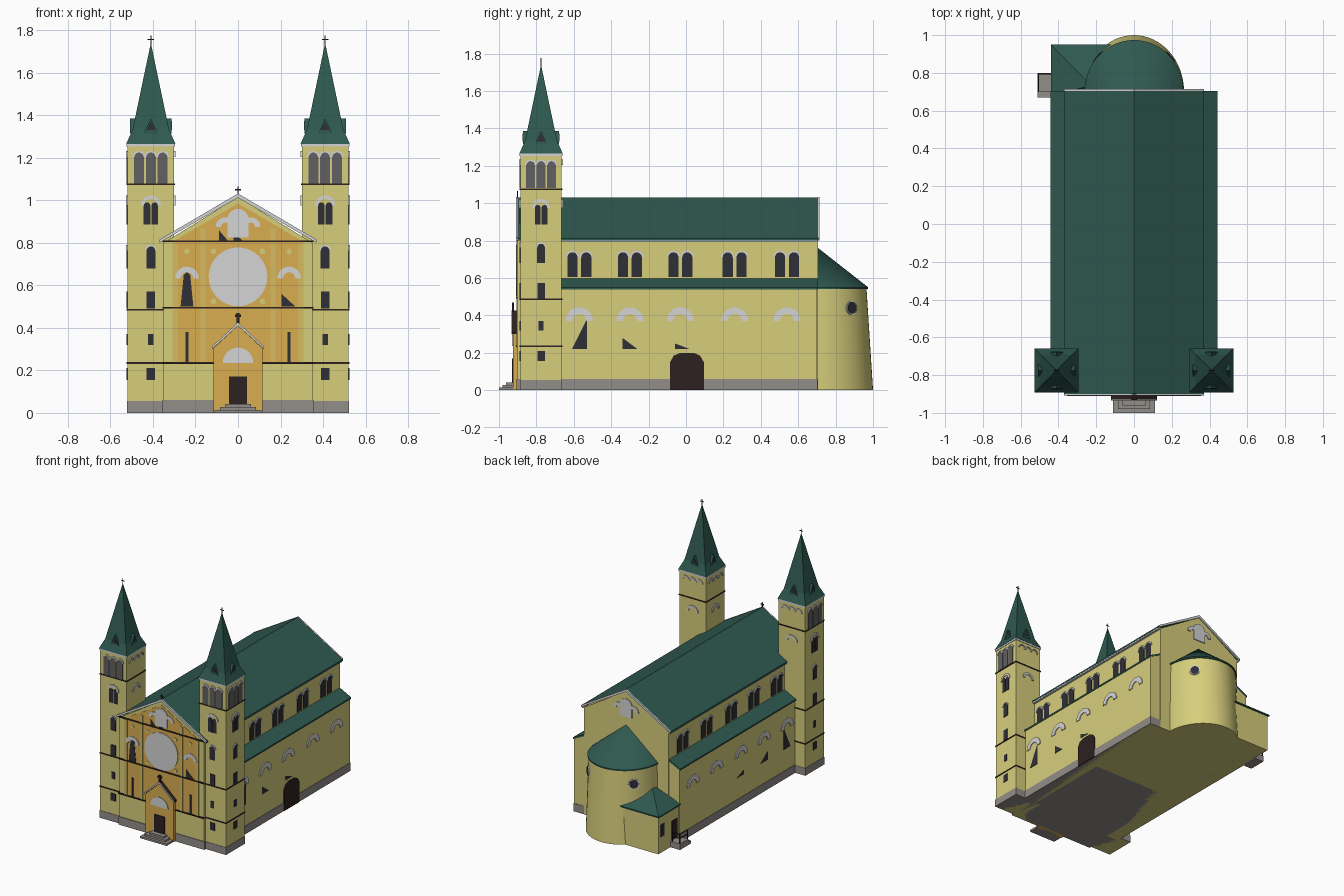
import bpy, bmesh, math
from mathutils import Vector, Matrix

if "Cube" in bpy.data.objects:
    bpy.data.objects.remove(bpy.data.objects["Cube"])

def material(name, r, g, b):
    m = bpy.data.materials.new(name)
    m.diffuse_color = (r, g, b, 1)
    m.use_nodes = True
    m.node_tree.nodes["Principled BSDF"].inputs["Base Color"].default_value = m.diffuse_color
    return m

YELLOW = material("yellow plaster", .68, .62, .20)
ORANGE = material("orange plaster", .70, .42, .08)
TAN = material("tan pilaster", .66, .50, .12)
GREEN = material("green roof", .028, .100, .078)
PALE = material("pale stone", .66, .66, .66)
STONE = material("grey plinth", .29, .27, .25)
GLASS = material("dark glass", .028, .028, .038)
BROWN = material("dark brown", .026, .015, .014)
LOUVRE = material("belfry grey", .12, .12, .125)

def finish(name, bm, mat, smooth=False):
    bmesh.ops.recalc_face_normals(bm, faces=bm.faces)
    me = bpy.data.meshes.new(name)
    bm.to_mesh(me)
    bm.free()
    me.materials.append(mat)
    ob = bpy.data.objects.new(name, me)
    bpy.context.collection.objects.link(ob)
    if smooth:
        bpy.context.view_layer.objects.active = ob
        ob.select_set(True)
        bpy.ops.object.shade_smooth_by_angle(angle=math.radians(35))
        ob.select_set(False)
    return ob

def extrude(name, shapes, axis, a, b, mat, du=0):
    """Extrude 2D outlines (u, v) along an axis from a to b."""
    put = {'x': lambda u, v, t: (t, u, v), 'y': lambda u, v, t: (u, t, v),
           'z': lambda u, v, t: (u, v, t)}[axis]
    bm = bmesh.new()
    for pts in shapes:
        lo = [bm.verts.new(put(u + du, v, a)) for u, v in pts]
        hi = [bm.verts.new(put(u + du, v, b)) for u, v in pts]
        bm.faces.new(lo)
        bm.faces.new(hi)
        for i in range(len(pts)):
            j = (i + 1) % len(pts)
            bm.faces.new((lo[i], lo[j], hi[j], hi[i]))
    return finish(name, bm, mat)

def rect(u0, u1, v0, v1):
    return [(u0, v0), (u1, v0), (u1, v1), (u0, v1)]

def arc(u, v, r, n=10, full=False):
    k = 2 if full else 1
    return [(u + r * math.cos(k * math.pi * i / n), v + r * math.sin(k * math.pi * i / n))
            for i in range(n if full else n + 1)]

def arch(u, w, v0, v1):
    return [(u - w / 2, v0), (u + w / 2, v0)] + arc(u, v1 - w / 2, w / 2)

def ring(u, v, R, r):
    return arc(u, v, R) + arc(u, v, r)[::-1]

def box(name, x0, x1, y0, y1, z0, z1, mat):
    return extrude(name, [rect(x0, x1, y0, y1)], 'z', z0, z1, mat)

def loft(name, loops, apex, mat, smooth=False):
    """Skin horizontal loops of 3D points, closed by an apex or a cap."""
    bm = bmesh.new()
    L = [[bm.verts.new(p) for p in lp] for lp in loops]
    n = len(L[0])
    bm.faces.new(L[0])
    for a, b in zip(L, L[1:]):
        for i in range(n):
            bm.faces.new((a[i], a[(i + 1) % n], b[(i + 1) % n], b[i]))
    if apex:
        t = bm.verts.new(apex)
        for i in range(n):
            bm.faces.new((L[-1][i], L[-1][(i + 1) % n], t))
    else:
        bm.faces.new(L[-1])
    return finish(name, bm, mat, smooth)

def cross(name, x, y, z, h, w):
    extrude(name, [rect(x - w, x + w, z, z + h),
                   rect(x - h * .3, x + h * .3, z + h * .6, z + h * .6 + 2 * w)], 'y', y - w, y + w, BROWN)

# nave body, roof, cornices
extrude("nave", [[(-.35, 0), (.35, 0), (.35, .80), (0, 1.015), (-.35, .80)]], 'y', -.9, .705, YELLOW)
extrude("nave_roof", [[(0, 1.03), (.37, .812), (.37, .80), (0, 1.015), (-.37, .80), (-.37, .812)]],
        'y', -.9, .712, GREEN)
rake = [[(0, 1.032), (.37, .815), (.37, .80), (0, 1.012), (-.37, .80), (-.37, .815)]]
extrude("front_rake_trim", rake, 'y', -.908, -.9, PALE)
extrude("back_rake_trim", rake, 'y', .705, .714, PALE)
box("nave_plinth", -.355, .355, -.905, .0, 0, .06, STONE)

# aisles and side windows
bays = (-.57, -.30, -.03, .26, .54)
for s in (-1, 1):
    side = "right" if s > 0 else "left"
    extrude(side + "_aisle", [[(s * .34, 0), (s * .435, 0), (s * .435, .545), (s * .34, .59)]],
            'y', -.7, .70, YELLOW)
    extrude(side + "_aisle_roof", [[(s * .34, .588), (s * .443, .538), (s * .443, .55), (s * .34, .602)]],
            'y', -.68, .703, GREEN)
    box(side + "_aisle_plinth", s * .34, s * .439, -.7, .703, 0, .06, STONE)
    box(side + "_eave_trim", s * .35, s * .366, -.88, .705, .793, .806, PALE)
    pairs = [y + d for y in bays for d in (-.037, .037)]
    extrude(side + "_clerestory_hoods", [ring(y, .71, .036, .027) for y in pairs],
            'x', s * .349, s * .357, PALE)
    extrude(side + "_clerestory_glass", [arch(y, .055, .605, .738) for y in pairs],
            'x', s * .349, s * .354, GLASS)
    extrude(side + "_aisle_hoods", [ring(y, .37, .073, .038) for y in bays],
            'x', s * .434, s * .441, PALE)
    extrude(side + "_aisle_glass", [[(-.61, .22), (-.53, .22), (-.53, .38)],
            [(-.34, .22), (-.26, .22), (-.34, .28)], [(-.06, .22), (.02, .22), (-.06, .25)]],
            'x', s * .434, s * .438, GLASS)
door = [(-.085, 0), (.095, 0), (.095, .15), (.075, .185), (.04, .2), (-.03, .2), (-.065, .185), (-.085, .15)]
extrude("side_door", [door], 'x', .434, .442, BROWN)

# facade decoration
F = -.9
extrude("facade_panel", [rect(-.305, .305, .235, .81), [(-.30, .81), (.30, .81), (0, .985)]],
        'y', F - .003, F + .01, ORANGE)
extrude("pilasters", [rect(s * u - .012, s * u + .012, .235, .80) for u in (.165, .295) for s in (-1, 1)]
        + [rect(s * .165 - .012, s * .165 + .012, .81, .87) for s in (-1, 1)], 'y', F - .006, F, TAN)
extrude("facade_roundels", [arc(s * u, z, .013, 12, True) for s in (-1, 1)
        for u, z in ((.115, .76), (.115, .525), (.24, .76))], 'y', F - .006, F, YELLOW)
extrude("rose_window", [arc(0, .64, .138, 40, True)], 'y', F - .008, F, PALE)
extrude("facade_hoods", [ring(s * .24, .632, .056, .03) for s in (-1, 1)], 'y', F - .008, F, PALE)
extrude("facade_glass", [rect(-.247, -.232, .235, .38), rect(.232, .247, .235, .38),
        [(-.27, .5), (-.21, .5), (-.225, .65), (-.24, .662), (-.255, .65)],
        [(.205, .5), (.27, .5), (.205, .56)], [(-.09, .812), (-.05, .812), (-.09, .86)],
        [(-.02, .812), (.02, .812), (-.02, .845)]], 'y', F - .0055, F, GLASS)
gable = [arch(0, .10, .825, .96), ring(-.06, .875, .045, .02), ring(.06, .875, .045, .02)]
extrude("front_gable_arches", gable, 'y', F - .008, F, PALE)
extrude("back_gable_arches", gable, 'y', .704, .712, PALE)
extrude("facade_bands", [rect(-.355, .355, z - .004, z + .004) for z in (.235, .495, .808)],
        'y', F - .01, F, BROWN)
cross("front_gable_cross", 0, F, 1.02, .045, .003)

# porch with gabled roof, door and steps
extrude("porch", [[(-.115, 0), (.115, 0), (.115, .305), (0, .41), (-.115, .305)]], 'y', -.925, -.89, ORANGE)
chev = [[(0, .425), (.123, .312), (.123, .30), (0, .41), (-.123, .30), (-.123, .312)]]
extrude("porch_roof", chev, 'y', -.93, -.895, BROWN)
extrude("porch_rake_trim", chev, 'y', -.934, -.93, PALE)
extrude("porch_door", [rect(-.043, .043, .035, .17)], 'y', -.93, -.92, BROWN)
extrude("porch_tympanum", [arc(0, .235, .072, 16)], 'y', -.931, -.92, PALE)
cross("porch_cross", 0, -.925, .42, .05, .006)
for i, (w, y) in enumerate(((.11, -1.0), (.085, -.98), (.06, -.962))):
    box(f"front_step_{i+1}", -w, w, y, -.91, 0, .014 * (i + 1), STONE)

# twin towers
CY, H = -.775, .11
small = [rect(-.02, .02, .155, .21), rect(-.013, .013, .32, .37), rect(-.02, .02, .49, .572),
         arch(0, .042, .68, .785), arch(-.018, .031, .885, .99), arch(.018, .031, .885, .99)]
bell = [arch(d, .047, 1.08, 1.225) for d in (-.056, 0, .056)]
hoods = [ring(d, 1.203, .030, .0215) for d in (-.056, 0, .056)] + [ring(0, .975, .048, .032)]
caps = hoods + [ring(0, .763, .027, .02)]
for s in (-1, 1):
    side = "right" if s > 0 else "left"
    cx = s * .41
    def block(part, h, z0, z1, mat):
        box(f"{side}_tower_{part}", cx - h, cx + h, CY - h, CY + h, z0, z1, mat)
    block("shaft", H, 0, 1.265, YELLOW)
    block("plinth", H + .003, 0, .055, STONE)
    block("cornice", H + .004, 1.252, 1.268, PALE)
    for i, z in enumerate((.235, .485, 1.075)):
        block(f"band_{i+1}", H + .004, z - .004, z + .004, BROWN)
    # glazed front and outer faces; hoods only on the other two
    for nm, ax, c, out, sh in (("front", 'y', CY, -1, cx), ("outer", 'x', cx, s, CY),
                               ("back", 'y', CY, 1, cx), ("inner", 'x', cx, -s, CY)):
        a = c + out * (H - .002)
        glazed = nm in ("front", "outer")
        extrude(f"{side}_{nm}_hoods", caps if glazed else hoods, ax, a, c + out * (H + .007), PALE, sh)
        if glazed:
            extrude(f"{side}_{nm}_windows", small, ax, a, c + out * (H + .0045), GLASS, sh)
            extrude(f"{side}_{nm}_louvres", bell, ax, a, c + out * (H + .0045), LOUVRE, sh)
    # flared spire, dormers and cross
    loops = [[(cx + h * i, CY + h * j, z) for i, j in ((-1, -1), (1, -1), (1, 1), (-1, 1))]
             for h, z in ((.116, 1.265), (.085, 1.335))]
    loft(side + "_spire", loops, (cx, CY, 1.74), GREEN)
    tri = [[(-.033, 1.315), (.033, 1.315), (0, 1.385)]]
    hole = [[(-.021, 1.33), (.021, 1.33), (0, 1.372)]]
    for ax, c, sh in (('x', cx, CY), ('y', CY, cx)):
        extrude(f"{side}_dormers_{ax}", tri, ax, c - .097, c + .097, GREEN, sh)
        extrude(f"{side}_dormer_openings_{ax}", hole, ax, c - .099, c + .099, GLASS, sh)
    cross(side + "_spire_cross", cx, CY, 1.725, .05, .002)

# apse: half-round battered wall, half-cone roof, round windows
def half(rx, ry, z, n=32):
    return [(rx * math.cos(math.pi * i / n), .70 + ry * math.sin(math.pi * i / n), z) for i in range(n + 1)]
loft("apse", [half(.265, .30, 0), half(.255, .265, .545)], None, YELLOW, True)
loft("apse_roof", [half(.262, .274, .54), half(.262, .274, .55)], (0, .70, .765), GREEN, True)
for nm, deg in (("right", 43), ("left", 137)):
    for part, r, t, mat in (("rim", .038, .009, PALE), ("oculus", .031, .014, GLASS)):
        bm = bmesh.new()
        d = Vector((math.cos(math.radians(deg)), math.sin(math.radians(deg)), .04))
        p = Vector((.257 * d.x, .70 + .272 * d.y, .44))
        m = Matrix.Translation(p) @ d.to_track_quat('Z', 'Y').to_matrix().to_4x4()
        bmesh.ops.create_cone(bm, cap_ends=True, segments=20, radius1=r, radius2=r, depth=t, matrix=m)
        finish(f"apse_{nm}_{part}", bm, mat)

# sacristy with hipped roof, door, stoop and railing
box("sacristy", -.43, -.08, .69, .94, 0, .28, YELLOW)
rx = [[(-.44, .69, z), (-.08, .69, z), (-.08, .95, z), (-.44, .95, z)] for z in (.275, .285)]
loft("sacristy_roof", rx, (-.225, .73, .39), GREEN)
extrude("sacristy_door", [rect(.725, .785, .05, .19)], 'x', -.436, -.42, BROWN)
extrude("sacristy_window", [rect(.875, .915, .12, .21)], 'x', -.435, -.42, GLASS)
box("stoop", -.51, -.43, .70, .80, 0, .045, STONE)
box("stoop_step", -.51, -.43, .67, .70, 0, .022, STONE)
for i, (x, y) in enumerate(((-.505, .705), (-.505, .795), (-.445, .795))):
    box(f"railing_post_{i+1}", x - .003, x + .003, y - .003, y + .003, .045, .115, BROWN)
for i, z in enumerate((.08, .112)):
    box(f"railing_side_{i+1}", -.508, -.502, .705, .798, z, z + .005, BROWN)
    box(f"railing_end_{i+1}", -.508, -.44, .792, .798, z, z + .005, BROWN)
